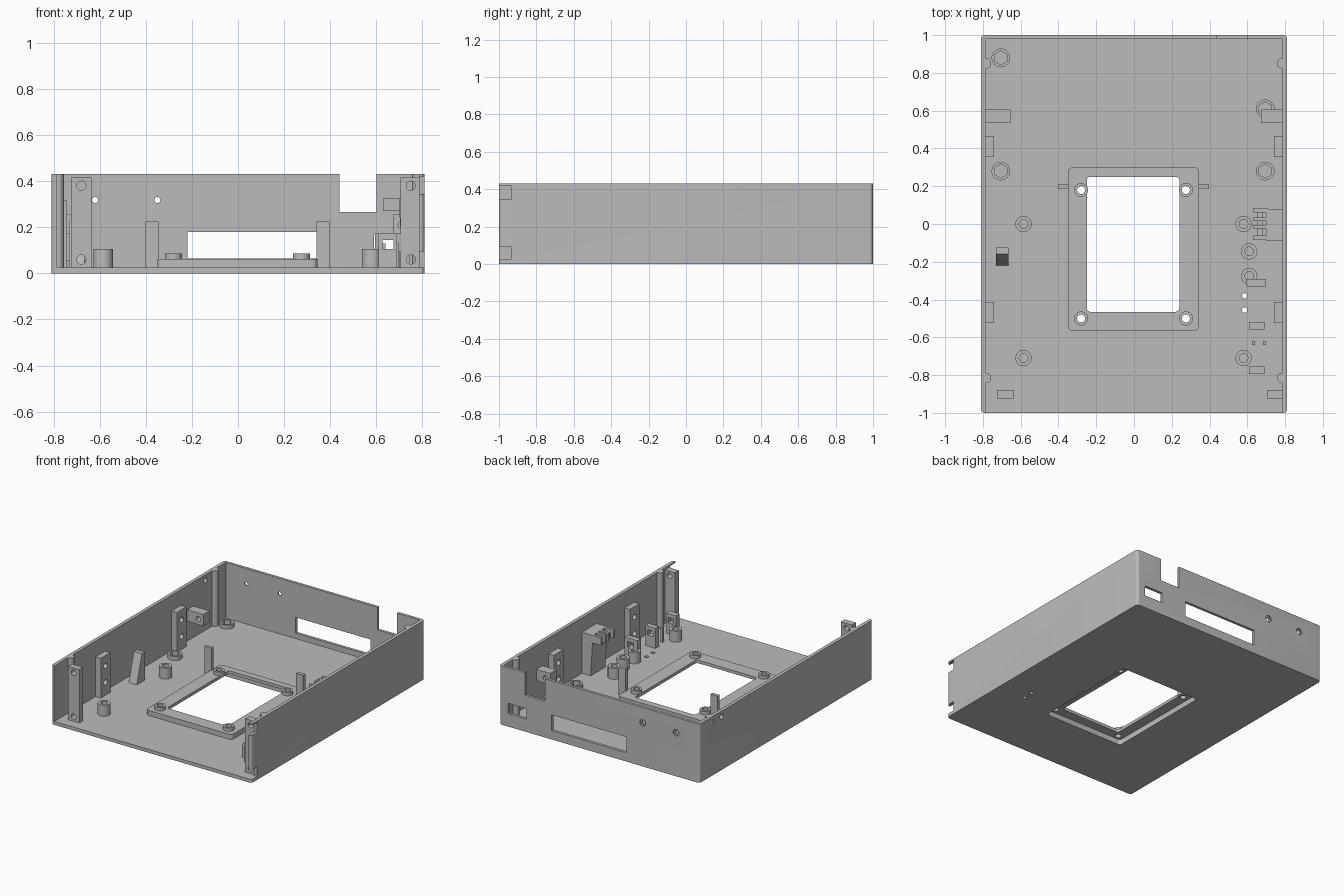
import bpy
import bmesh
from math import pi, radians
from mathutils import Matrix, Vector

if "Cube" in bpy.data.objects:
    bpy.data.objects.remove(bpy.data.objects["Cube"])

grey = bpy.data.materials.new("plain grey")
grey.use_nodes = True
grey.diffuse_color = (0.5, 0.5, 0.5, 1)
grey.node_tree.nodes["Principled BSDF"].inputs["Base Color"].default_value = (0.5, 0.5, 0.5, 1)

parts = []
TURN = {"x": Matrix.Rotation(pi / 2, 4, "Y"), "y": Matrix.Rotation(pi / 2, 4, "X"), "z": Matrix()}


def finish(name, bm, keep=True):
    mesh = bpy.data.meshes.new(name)
    bmesh.ops.recalc_face_normals(bm, faces=bm.faces)
    bm.to_mesh(mesh)
    bm.free()
    mesh.materials.append(grey)
    obj = bpy.data.objects.new(name, mesh)
    bpy.context.collection.objects.link(obj)
    if keep:
        parts.append(obj)
    return obj


def box(name, x, y, z, keep=True, round_r=0):
    lo, hi = Vector((x[0], y[0], z[0])), Vector((x[1], y[1], z[1]))
    bm = bmesh.new()
    bmesh.ops.create_cube(bm, size=1, matrix=Matrix.Translation((lo + hi) / 2) @ Matrix.Diagonal((*(hi - lo), 1)))
    if round_r:
        edges = [e for e in bm.edges if abs(e.verts[0].co.z - e.verts[1].co.z) > 1e-4]
        bmesh.ops.bevel(bm, geom=edges, offset=round_r, segments=6, profile=0.5, affect="EDGES")
    return finish(name, bm, keep)


def rod(name, at, r, length, axis="z", sides=32, keep=True):
    bm = bmesh.new()
    bmesh.ops.create_cone(bm, cap_ends=True, segments=sides, radius1=r, radius2=r, depth=length,
                          matrix=Matrix.Translation(at) @ TURN[axis])
    return finish(name, bm, keep)


def prism(name, profile, axis, a, b):
    # Extrude a closed (horizontal, z) outline along the x or y axis
    bm = bmesh.new()
    place = (lambda u, v: (a, u, v)) if axis == "x" else (lambda u, v: (u, a, v))
    face = bm.faces.new([bm.verts.new(place(u, v)) for u, v in profile])
    new = bmesh.ops.extrude_face_region(bm, geom=[face])["geom"]
    shift = (b - a, 0, 0) if axis == "x" else (0, b - a, 0)
    bmesh.ops.translate(bm, vec=shift, verts=[g for g in new if isinstance(g, bmesh.types.BMVert)])
    return finish(name, bm)


def cut(obj, cutter):
    mod = obj.modifiers.new("cut", "BOOLEAN")
    mod.operation, mod.solver, mod.object = "DIFFERENCE", "EXACT", cutter
    bpy.context.view_layer.objects.active = obj
    bpy.ops.object.modifier_apply(modifier=mod.name)
    bpy.data.objects.remove(cutter)


def cut_box(obj, x, y, z, round_r=0):
    cut(obj, box("cutter", x, y, z, False, round_r))


def cut_rod(obj, at, r, length, axis="z", sides=32):
    cut(obj, rod("cutter", at, r, length, axis, sides, False))


FLOOR = 0.025
BASE = FLOOR - 0.005

# Tray with open top and front
shell = box("tray_shell", (-0.81, 0.81), (-1, 1), (0, 0.43), round_r=0.02)
cut_box(shell, (-0.785, 0.785), (-1.2, 0.98), (FLOOR, 0.6))

# Back wall openings
cut_box(shell, (0.44, 0.6), (0.9, 1.1), (0.265, 0.6))
cut_box(shell, (-0.22, 0.385), (0.9, 1.1), (0.065, 0.18))
cut_box(shell, (0.59, 0.74), (0.9, 1.1), (0.095, 0.17))
for x in (-0.62, -0.35):
    cut_rod(shell, (x, 1, 0.318), 0.013, 0.1, "y")
    cut_rod(shell, (x, 1, 0.318), 0.024, 0.02, "y")

# Side wall holes and front notches
for y in (0.745, 0.85):
    cut_rod(shell, (-0.8, y, 0.39), 0.018, 0.1, "x")
for z in ((FLOOR, 0.095), (0.345, 0.42)):
    cut_box(shell, (0.78, 0.9), (-1.1, -0.935), z)

# Floor holes and the raised window frame with its recess underneath
for y in (-0.38, -0.455):
    cut_rod(shell, (0.585, y, 0), 0.014, 0.2)
frame = box("window_frame", (-0.35, 0.345), (-0.565, 0.3), (BASE, 0.062), round_r=0.025)
for obj in (shell, frame):
    cut_box(obj, (-0.325, 0.32), (-0.535, 0.275), (-0.1, 0.04), 0.02)
cut_box(frame, (-0.25, 0.24), (-0.465, 0.25), (-0.1, 0.2), 0.02)
for x in (-0.28, 0.275):
    for y in (-0.5, 0.18):
        boss = rod("frame_boss", (x, y, 0.066), 0.037, 0.042)
        for obj in (boss, frame):
            cut_rod(obj, (x, y, 0.05), 0.021, 0.2)

# Upright tabs beside the frame
for name, x in (("left", (0.34, 0.397)), ("right", (-0.402, -0.345))):
    box(name + "_frame_tab", x, (0.185, 0.21), (BASE, 0.225))

# Round standoffs
for x, y in ((-0.585, 0), (-0.585, -0.71), (0.58, 0), (0.58, -0.71), (0.61, -0.145), (0.61, -0.275)):
    post = rod("standoff", (x, y, (BASE + 0.105) / 2), 0.043, 0.105 - BASE)
    cut_rod(post, (x, y, 0.085), 0.023, 0.1)

# Low nut holders
for x, y in ((-0.705, 0.88), (-0.705, 0.28), (0.695, 0.28), (0.695, 0.61)):
    ring = rod("nut_holder", (x, y, (BASE + 0.055) / 2), 0.049, 0.055 - BASE)
    cut_rod(ring, (x, y, 0.05), 0.037, 0.05, sides=6)

# Wall blocks, corner rods and side brackets, one set per side
for side, name in ((1, "left"), (-1, "right")):
    def span(a, b):
        return sorted((side * a, side * b))

    for y in (-0.468, 0.41):
        block = box(name + "_wall_block", span(0.742, 0.79), (y - 0.055, y + 0.055), (BASE, 0.315))
        for z in (0.12, 0.24):
            cut_rod(block, (side * 0.742, y, z), 0.02, 0.06, "x")
    for y in (0.85, -0.815):
        rod(name + "_wall_rod", (side * 0.783, y, 0.225), 0.027, 0.41)

    inner = 0.673 if side > 0 else 0.655
    bracket = box(name + "_bracket", span(inner, 0.79), (0.535, 0.605), (0.17, 0.255))
    cut_rod(bracket, (side * (inner + 0.04), 0.57, 0.21), 0.018, 0.2, "y")

    # Front mounting plates
    x = (0.705, 0.79) if side > 0 else (0.635, 0.725)
    plate = box(name + "_front_plate", span(*x), (-0.925, -0.88), (BASE, 0.415))
    for z in (0.06, 0.38):
        cut_rod(plate, (side * (0.75 if side > 0 else 0.68), -0.9, z), 0.02, 0.2, "y")

# Sloped stop
prism("sloped_stop", ((-0.22, BASE), (-0.125, BASE), (-0.125, 0.23), (-0.16, 0.23)), "x", -0.73, -0.665)

# Tapered cable holder with arms
prism("cable_holder", ((0.79, BASE), (0.715, BASE), (0.7, 0.27), (0.7, 0.325), (0.79, 0.325)), "y", -0.09, 0.08)
for y in (-0.082, -0.025, 0.015, 0.062):
    box("holder_arm", (0.63, 0.71), (y, y + 0.02), (0.27, 0.325))
box("holder_bar", (0.655, 0.68), (-0.08, 0.08), (0.27, 0.3))

# Slotted clips
for x, y in (((0.595, 0.7), -0.31), ((0.61, 0.69), -0.538), ((0.61, 0.69), -0.775)):
    clip = box("slotted_clip", x, (y - 0.02, y + 0.02), (BASE, 0.172))
    cut_box(clip, (0.628, 0.675), (y - 0.1, y + 0.1), (0.105, 0.145))
for x in (0.632, 0.69):
    box("clip_pin", (x - 0.008, x + 0.008), (-0.64, -0.62), (BASE, 0.13))

# Smooth round surfaces, sharp edges kept
bpy.ops.object.select_all(action="DESELECT")
for obj in parts:
    obj.select_set(True)
bpy.context.view_layer.objects.active = shell
bpy.ops.object.shade_smooth_by_angle(angle=radians(30))
